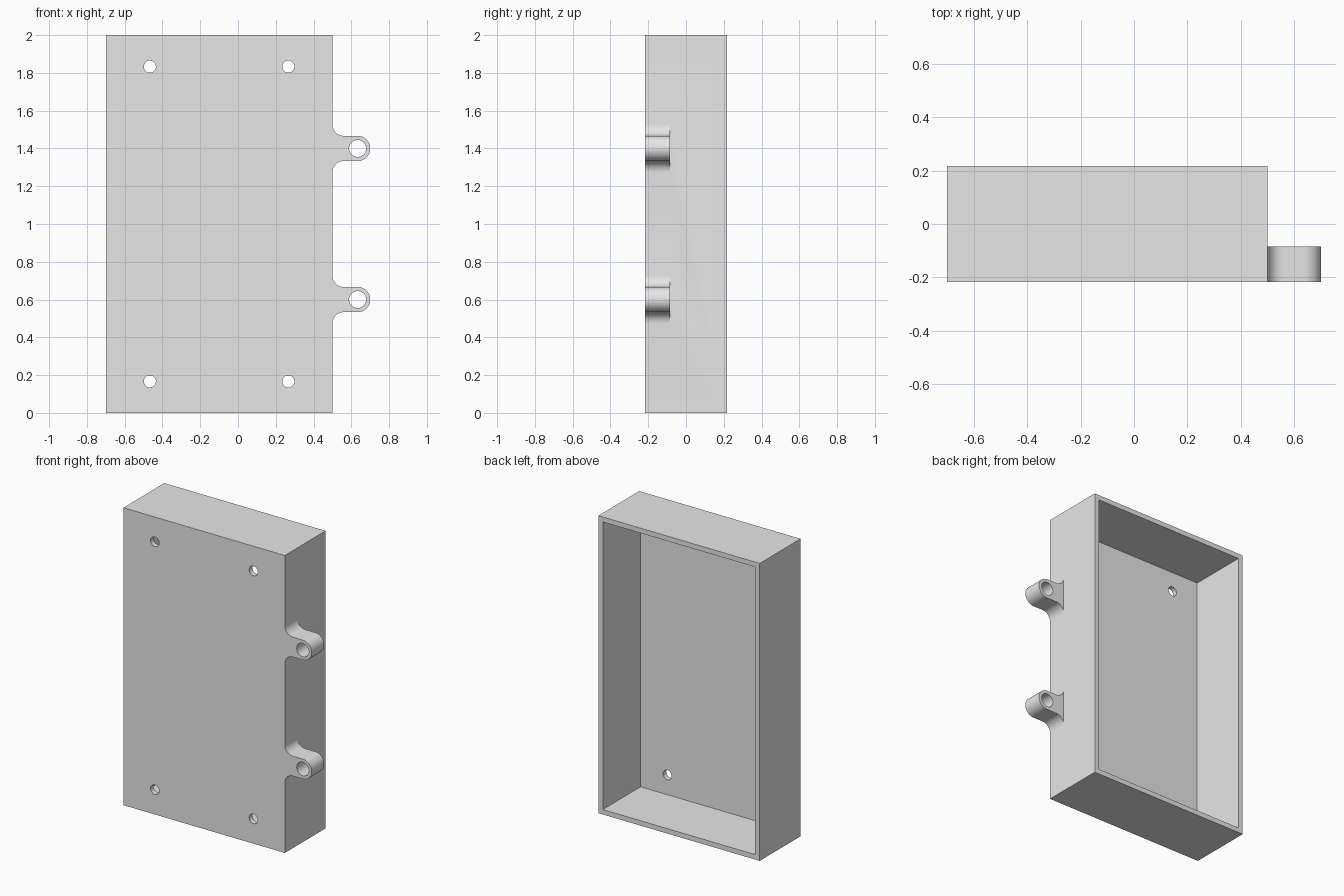
import bpy, bmesh
from math import pi, sin, cos, radians
from mathutils import Matrix, Vector

cube = bpy.data.objects.get("Cube")
if cube:
    bpy.data.objects.remove(cube, do_unlink=True)

LEFT, RIGHT = -0.7, 0.5          # case extent in x
HALF_DEPTH, HEIGHT = 0.2167, 2.0
WALL = 0.0333
LUG_X, LUG_R, LUG_DEPTH, FILLET = 0.6333, 0.0667, 0.1333, 0.06

grey = bpy.data.materials.new("light grey")
grey.use_nodes = True
grey.diffuse_color = (0.8, 0.8, 0.8, 1)
grey.node_tree.nodes["Principled BSDF"].inputs["Base Color"].default_value = grey.diffuse_color


def make_object(name, bm):
    bmesh.ops.recalc_face_normals(bm, faces=bm.faces)
    mesh = bpy.data.meshes.new(name)
    bm.to_mesh(mesh)
    bm.free()
    mesh.materials.append(grey)
    obj = bpy.data.objects.new(name, mesh)
    bpy.context.collection.objects.link(obj)
    return obj


def box(name, low, high):
    low, high = Vector(low), Vector(high)
    bm = bmesh.new()
    bmesh.ops.create_cube(bm, size=1)
    bmesh.ops.scale(bm, vec=high - low, verts=bm.verts)
    bmesh.ops.translate(bm, vec=(low + high) / 2, verts=bm.verts)
    return make_object(name, bm)


def drill(name, x, z, radius):
    """Cylinder along y through the front of the case."""
    bm = bmesh.new()
    bmesh.ops.create_cone(bm, cap_ends=True, segments=48, radius1=radius, radius2=radius,
                          depth=0.4, matrix=Matrix.Translation((x, -HALF_DEPTH, z))
                          @ Matrix.Rotation(pi / 2, 4, 'X'))
    return make_object(name, bm)


def arc(cx, cz, radius, start, end, steps):
    angles = [radians(start + (end - start) * i / steps) for i in range(steps + 1)]
    return [(cx + radius * cos(a), cz + radius * sin(a)) for a in angles]


def lug(z):
    """Rounded ear with filleted roots, extruded back from the front face."""
    root = RIGHT + FILLET
    off = LUG_R + FILLET
    inside = RIGHT - WALL / 2
    outline = [(inside, z - off)]
    outline += arc(root, z - off, FILLET, 180, 90, 12)
    outline += arc(LUG_X, z, LUG_R, -90, 90, 32)
    outline += arc(root, z + off, FILLET, 270, 180, 12)
    outline += [(inside, z + off)]
    bm = bmesh.new()
    face = bm.faces.new([bm.verts.new((x, -HALF_DEPTH, zz)) for x, zz in outline])
    ext = bmesh.ops.extrude_face_region(bm, geom=[face])
    moved = [v for v in ext["geom"] if isinstance(v, bmesh.types.BMVert)]
    bmesh.ops.translate(bm, vec=(0, LUG_DEPTH, 0), verts=moved)
    return make_object("lug", bm)


def combine(target, tool, operation):
    tool.hide_render = True
    mod = target.modifiers.new(operation.lower(), 'BOOLEAN')
    mod.operation, mod.solver, mod.object = operation, 'EXACT', tool
    bpy.ops.object.select_all(action='DESELECT')
    bpy.context.view_layer.objects.active = target
    target.select_set(True)
    bpy.ops.object.modifier_apply(modifier=mod.name)
    bpy.data.objects.remove(tool, do_unlink=True)


# Open-backed case
case = box("case", (LEFT, -HALF_DEPTH, 0), (RIGHT, HALF_DEPTH, HEIGHT))

# Two mounting lugs on the left side
for z in (0.6, 1.4):
    combine(case, lug(z), 'UNION')
    combine(case, drill("lug_hole", LUG_X, z, 0.045), 'DIFFERENCE')

# Hollow interior
cavity = box("cavity", (LEFT + WALL, WALL - HALF_DEPTH, WALL),
             (RIGHT - WALL, HALF_DEPTH + 0.1, HEIGHT - WALL))
combine(case, cavity, 'DIFFERENCE')

# Four screw holes in the front plate
for x in (LEFT + 0.2333, RIGHT - 0.2333):
    for z in (0.1667, HEIGHT - 0.1667):
        combine(case, drill("screw_hole", x, z, 0.032), 'DIFFERENCE')

bpy.ops.object.shade_smooth_by_angle(angle=radians(30))
